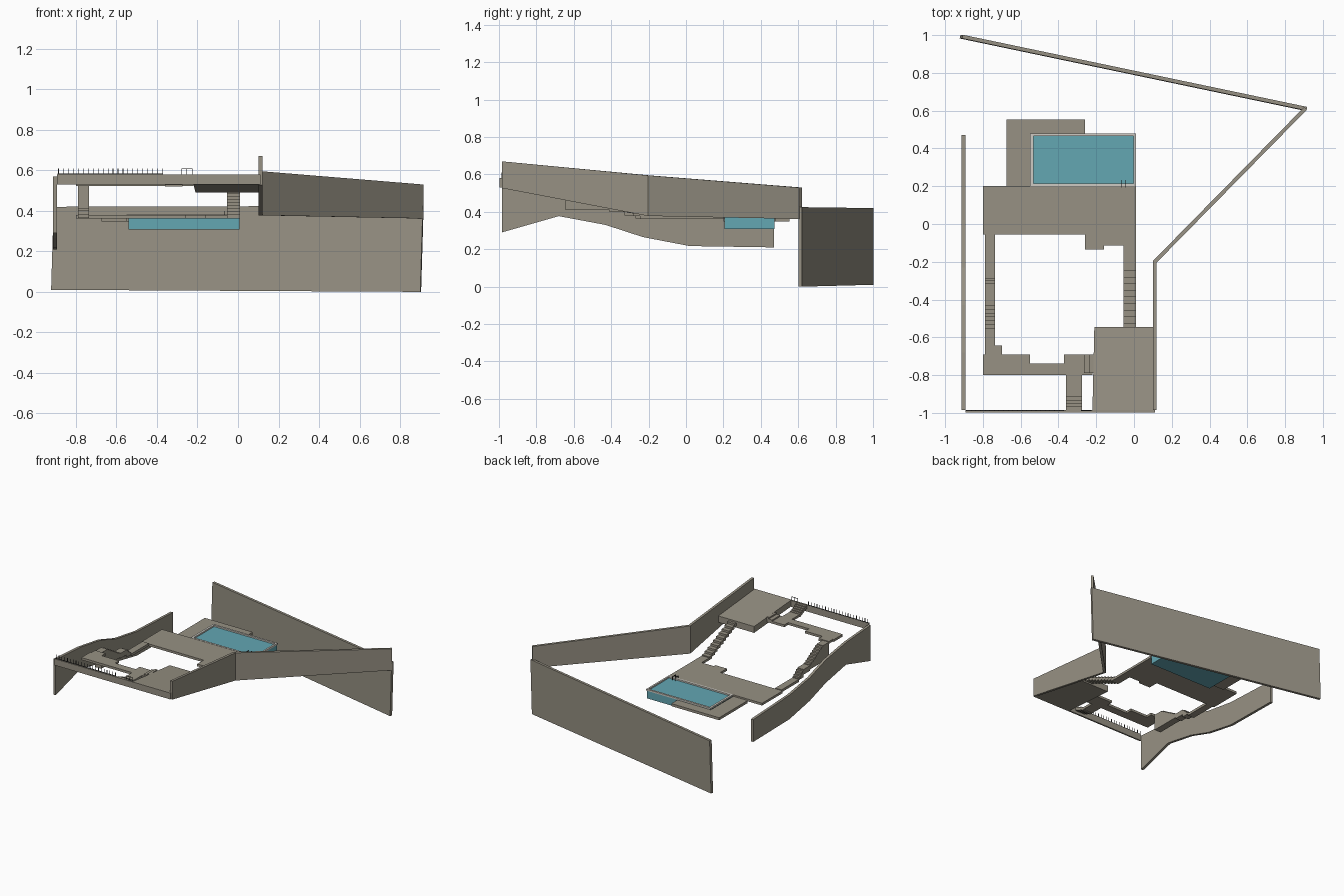
import bpy, bmesh
from mathutils import Vector

if "Cube" in bpy.data.objects:
    bpy.data.objects.remove(bpy.data.objects["Cube"])


def material(name, rgb):
    m = bpy.data.materials.new(name)
    m.diffuse_color = (*rgb, 1)
    m.use_nodes = True
    m.node_tree.nodes["Principled BSDF"].inputs["Base Color"].default_value = m.diffuse_color
    return m


STONE = material("warm_grey_stone", (0.31, 0.285, 0.23))
WATER = material("pool_blue", (0.125, 0.385, 0.45))
COPING = material("light_coping", (0.62, 0.60, 0.55))
METAL = material("dark_metal", (0.03, 0.03, 0.03))


def finish(name, bm, mat):
    bmesh.ops.recalc_face_normals(bm, faces=bm.faces)
    me = bpy.data.meshes.new(name)
    bm.to_mesh(me)
    bm.free()
    me.materials.append(mat)
    ob = bpy.data.objects.new(name, me)
    bpy.context.collection.objects.link(ob)
    return ob


def add_box(bm, x0, x1, y0, y1, z0, z1):
    vs = bmesh.ops.create_cube(bm, size=1)["verts"]
    for v in vs:
        v.co = Vector((x1 if v.co.x > 0 else x0,
                       y1 if v.co.y > 0 else y0,
                       z1 if v.co.z > 0 else z0))
    return vs


def boxes(name, mat, items):
    bm = bmesh.new()
    for b in items:
        add_box(bm, *b)
    return finish(name, bm, mat)


def slab(name, outline, z0, z1, mat=STONE):
    """Extrude a plan outline between two heights."""
    bm = bmesh.new()
    face = bm.faces.new([bm.verts.new((x, y, z0)) for x, y in outline])
    top = bmesh.ops.extrude_face_region(bm, geom=[face])["geom"]
    for v in top:
        if isinstance(v, bmesh.types.BMVert):
            v.co.z = z1
    return finish(name, bm, mat)


def wall(name, pts, thick=0.02, lean=0.0):
    """Wall along (x, y, bottom, top) points with mitred corners."""
    bm = bmesh.new()
    rings = []
    for i, (x, y, zb, zt) in enumerate(pts):
        dirs = []
        for a, b in ((i - 1, i), (i, i + 1)):
            if a >= 0 and b < len(pts):
                dirs.append(Vector((pts[b][0] - pts[a][0], pts[b][1] - pts[a][1])).normalized())
        d = sum(dirs, Vector((0, 0))).normalized()
        n = Vector((-d.y, d.x)) * thick / 2 / d.dot(dirs[0])
        rings.append([bm.verts.new((x + s * n.x + lean * (z - 0.2), y + s * n.y, z))
                      for s, z in ((-1, zb), (1, zb), (1, zt), (-1, zt))])
    for a, b in zip(rings, rings[1:]):
        for k in range(4):
            bm.faces.new((a[k], a[(k + 1) % 4], b[(k + 1) % 4], b[k]))
    bm.faces.new(rings[0])
    bm.faces.new(rings[-1])
    return finish(name, bm, STONE)


def flight(name, x0, x1, y0, y1, z0, z1, n, base=None, depth=0.025):
    """Steps from y0,z0 to y1,z1; solid to base, or thin stepped treads."""
    items = []
    for i in range(n):
        z = z0 + (z1 - z0) * (i + 0.5) / n
        ya, yb = (y0 + (y1 - y0) * (i + k) / n for k in (0, 1))
        items.append((x0, x1, ya, yb, z - depth if base is None else base, z))
    return boxes(name, STONE, items)


# Boundary walls
wall("back_wall", [(-0.915, 0.992, 0.01, 0.42), (0.908, 0.61, 0, 0.425)], lean=0.03)
wall("right_wall", [(0.11, -0.985, 0.527, 0.67), (0.11, -0.2, 0.378, 0.595),
                    (0.908, 0.612, 0.362, 0.53)])
wall("left_wall", [(-0.903, -0.985, 0.29, 0.57), (-0.903, -0.68, 0.377, 0.55),
                   (-0.903, -0.43, 0.33, 0.51), (-0.903, -0.23, 0.265, 0.445),
                   (-0.903, 0.02, 0.217, 0.405), (-0.903, 0.47, 0.21, 0.385)])
boxes("front_beam", STONE, [(-0.893, 0.11, -0.997, -0.985, 0.53, 0.58)])

# Upper parking deck, sloping down towards the back
bm = bmesh.new()
for v in add_box(bm, -0.22, 0.11, -0.985, -0.545, 0.53, 0.58):
    if v.co.y > -0.7:
        v.co.z -= 0.04
        if v.co.x < 0:
            v.co.x = -0.21
finish("upper_deck", bm, STONE)

# Upper walkway along the front
slab("upper_walkway", [(-0.8, -0.8), (-0.22, -0.8), (-0.22, -0.69), (-0.37, -0.69),
                       (-0.37, -0.738), (-0.55, -0.738), (-0.55, -0.69), (-0.7, -0.69),
                       (-0.7, -0.643), (-0.79, -0.643), (-0.79, -0.69), (-0.8, -0.69)],
     0.522, 0.54)
boxes("deck_step", STONE, [(-0.265, -0.235, -0.79, -0.69, 0.54, 0.55),
                           (-0.235, -0.215, -0.79, -0.69, 0.54, 0.56)])
flight("front_stair", -0.36, -0.275, -0.985, -0.895, 0.58, 0.54, 5)
boxes("front_stair_landing", STONE, [(-0.36, -0.275, -0.895, -0.8, 0.522, 0.54)])

# Left stair in two flights
LX = (-0.79, -0.735)
boxes("left_stair_landings", STONE, [(*LX, -0.645, -0.57, 0.41, 0.535),
                                     (*LX, -0.41, -0.33, 0.40, 0.44),
                                     (*LX, -0.27, -0.055, 0.365, 0.385)])
flight("left_upper_flight", *LX, -0.57, -0.41, 0.535, 0.44, 8, base=0.41)
flight("left_lower_flight", *LX, -0.33, -0.27, 0.44, 0.385, 4, base=0.38)

# Right stair
flight("right_stair", -0.055, 0.01, -0.56, -0.21, 0.535, 0.38, 10)

# Pool terrace
slab("terrace", [(-0.8, -0.055), (-0.26, -0.055), (-0.26, -0.135), (-0.16, -0.135),
                 (-0.16, -0.115), (-0.055, -0.115), (-0.055, -0.21), (0.01, -0.21),
                 (0.01, 0.2), (-0.8, 0.2)], 0.362, 0.38)
slab("terrace_extension", [(-0.675, 0.2), (-0.55, 0.2), (-0.55, 0.478), (-0.26, 0.478),
                           (-0.26, 0.553), (-0.675, 0.553)], 0.348, 0.368)

# Pool, coping and ladder
boxes("pool", WATER, [(-0.54, 0.008, 0.205, 0.473, 0.307, 0.371)])
boxes("pool_coping", COPING, [(-0.55, 0.01, 0.2, 0.215, 0.37, 0.382),
                              (-0.55, 0.01, 0.465, 0.48, 0.37, 0.382),
                              (-0.55, -0.533, 0.215, 0.465, 0.37, 0.382),
                              (-0.003, 0.01, 0.215, 0.465, 0.37, 0.382)])
ladder = []
for x in (-0.07, -0.046):
    ladder += [(x, x + 0.004, 0.192, 0.232, 0.396, 0.4),
               (x, x + 0.004, 0.192, 0.196, 0.38, 0.4),
               (x, x + 0.004, 0.228, 0.232, 0.36, 0.4)]
boxes("pool_ladder", METAL, ladder)

# Front railing
rail = [(-0.89, -0.37, -0.99, -0.986, 0.58, 0.584), (-0.28, -0.225, -0.99, -0.986, 0.607, 0.61)]
for i in range(22):
    x = -0.888 + i * 0.0245
    rail.append((x, x + 0.003, -0.99, -0.986, 0.575, 0.61))
for x in (-0.28, -0.255, -0.228):
    rail.append((x, x + 0.003, -0.99, -0.986, 0.575, 0.61))
boxes("front_railing", METAL, rail)
